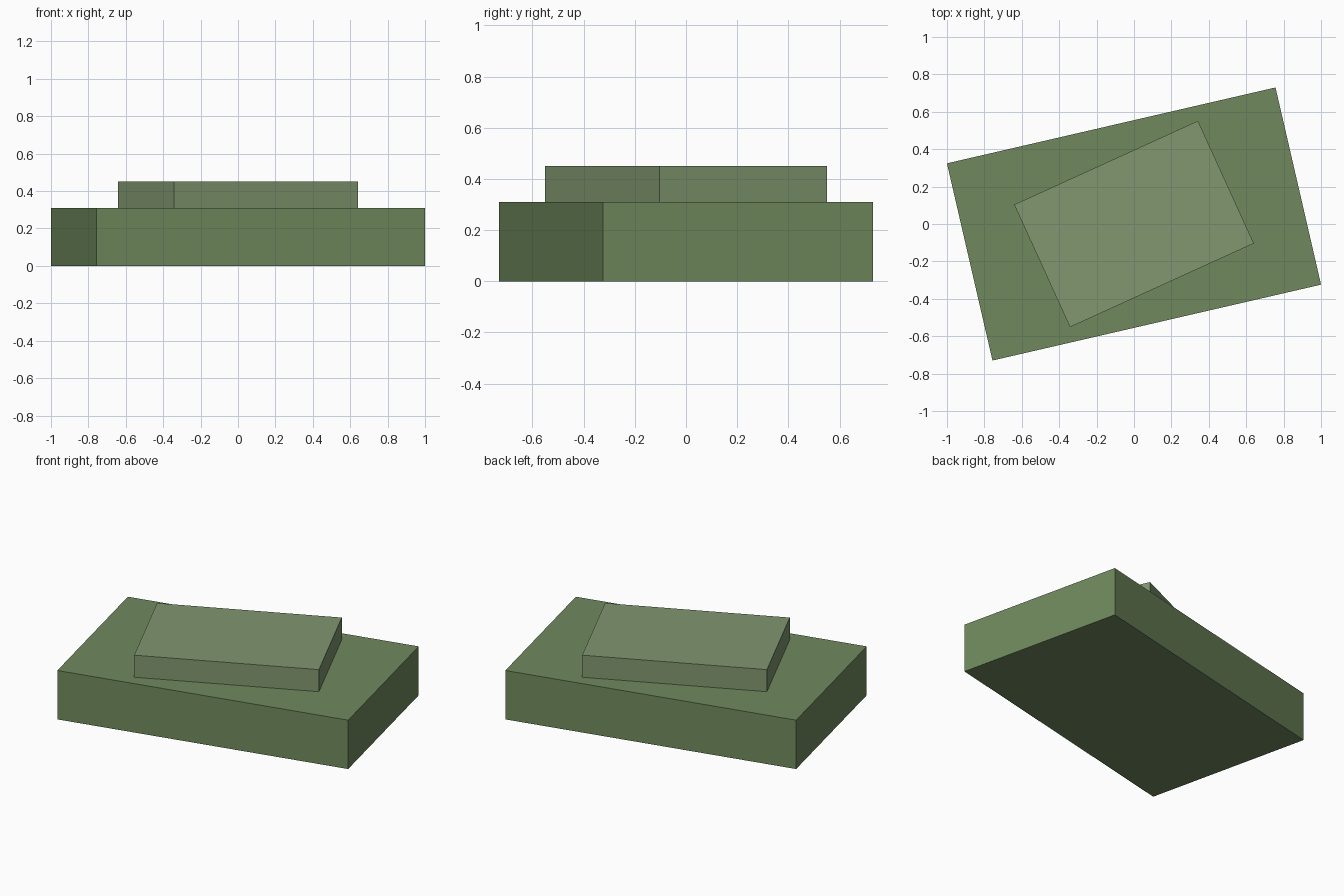
import bpy
from math import radians

if "Cube" in bpy.data.objects:
    bpy.data.objects.remove(bpy.data.objects["Cube"])


def slab(name, size, z_bottom, angle, color):
    bpy.ops.mesh.primitive_cube_add(
        size=1, location=(0, 0, z_bottom + size[2] / 2),
        rotation=(0, 0, radians(angle)))
    ob = bpy.context.object
    ob.name = name
    ob.scale = size
    bpy.ops.object.transform_apply(location=False, rotation=False, scale=True)
    mat = bpy.data.materials.new(name + "_green")
    mat.diffuse_color = (*color, 1)
    mat.use_nodes = True
    mat.node_tree.nodes["Principled BSDF"].inputs["Base Color"].default_value = mat.diffuse_color
    ob.data.materials.append(mat)
    return ob


# Wide lower block
slab("base_slab", (1.803, 1.082, 0.31), 0, 13, (0.16, 0.25, 0.11))
# Smaller block on top, turned further
slab("top_slab", (1.08, 0.72, 0.14), 0.31, 24.5, (0.22, 0.31, 0.16))
